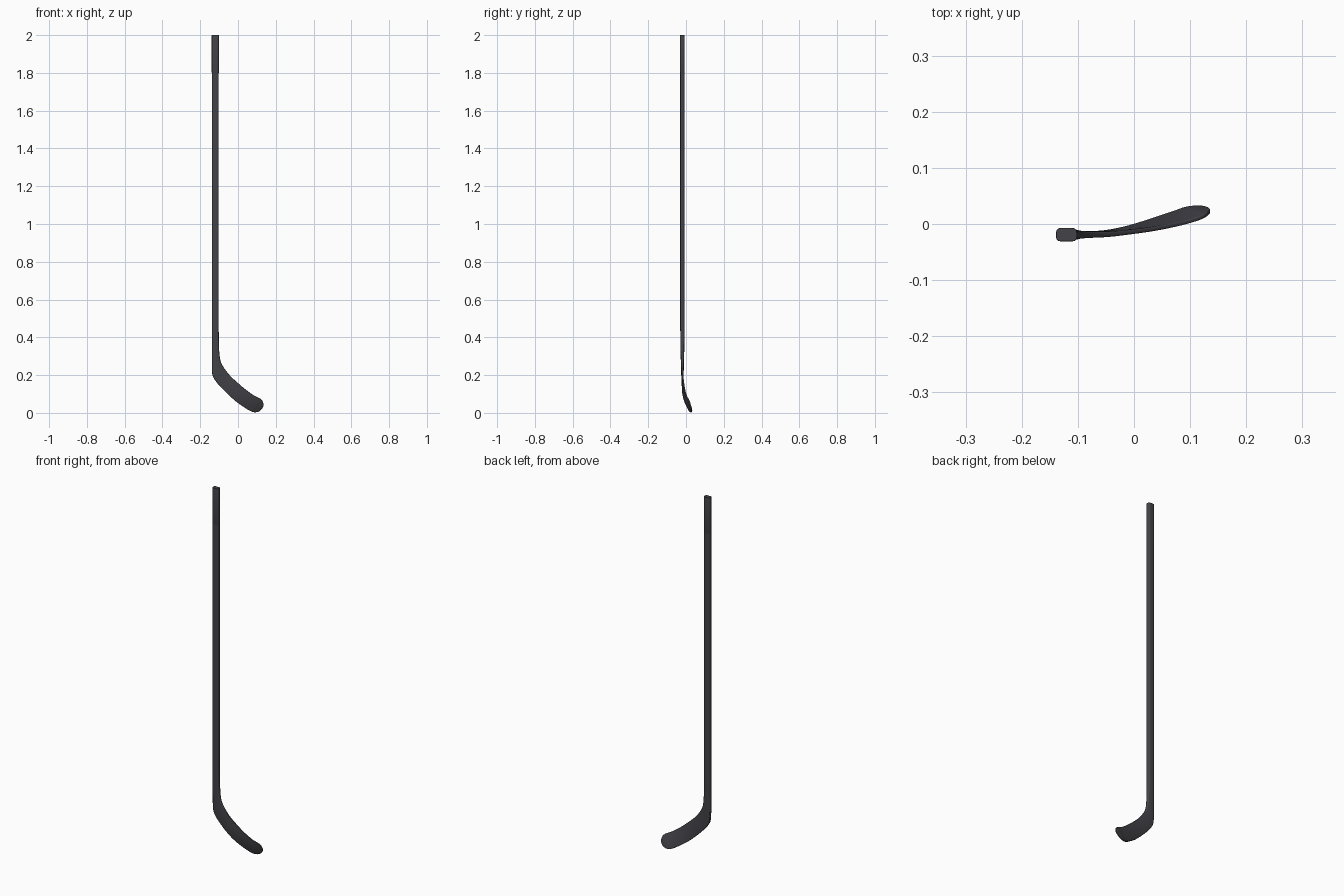
import bpy, bmesh, math
from mathutils import Vector

if "Cube" in bpy.data.objects:
    bpy.data.objects.remove(bpy.data.objects["Cube"])

mat = bpy.data.materials.new("charcoal")
mat.diffuse_color = (0.055, 0.055, 0.065, 1)
mat.use_nodes = True
mat.node_tree.nodes["Principled BSDF"].inputs["Base Color"].default_value = mat.diffuse_color


def ring(st):
    """Rounded-rectangle section between the outer and inner edge points."""
    bx, bz, by, tx, tz, ty, h = st
    b, t = Vector((bx, by, bz)), Vector((tx, ty, tz))
    w = (t - b).length / 2
    u = (t - b).normalized()
    n = (Vector((0, 1, 0)) - u * u.y).normalized()
    r = min(0.65 * h, 0.9 * w)
    pts = []
    for k, (sx, sy) in enumerate(((1, 1), (-1, 1), (-1, -1), (1, -1))):
        for j in range(4):
            a = math.radians(90 * k + 30 * j)
            pts.append((b + t) / 2 + u * (sx * (w - r) + r * math.cos(a))
                       + n * (sy * (h - r) + r * math.sin(a)))
    return pts


def spline(sts, steps=4):
    """Catmull-Rom interpolation of all station values."""
    out = []
    for i in range(len(sts) - 1):
        p = [sts[max(i - 1, 0)], sts[i], sts[i + 1], sts[min(i + 2, len(sts) - 1)]]
        for s in range(steps):
            f = s / steps
            out.append([0.5 * (2 * q1 + (q2 - q0) * f + (2 * q0 - 5 * q1 + 4 * q2 - q3) * f * f
                        + (3 * q1 - q0 - 3 * q2 + q3) * f ** 3) for q0, q1, q2, q3 in zip(*p)])
    return out + [sts[-1]]


def loft(name, sts):
    bm = bmesh.new()
    rings = [[bm.verts.new(c) for c in ring(s)] for s in sts]
    for a, b in zip(rings, rings[1:]):
        for i in range(len(a)):
            j = (i + 1) % len(a)
            bm.faces.new((a[i], a[j], b[j], b[i]))
    bm.faces.new(rings[0])
    bm.faces.new(rings[-1])
    bmesh.ops.recalc_face_normals(bm, faces=bm.faces)
    me = bpy.data.meshes.new(name)
    bm.to_mesh(me)
    bm.free()
    ob = bpy.data.objects.new(name, me)
    bpy.context.collection.objects.link(ob)
    me.materials.append(mat)
    bpy.ops.object.select_all(action='DESELECT')
    ob.select_set(True)
    bpy.context.view_layer.objects.active = ob
    bpy.ops.object.shade_smooth_by_angle(angle=math.radians(35))
    return ob


def shaft(z, grow=0.0):
    return (-0.1385 - grow, z, -0.019, -0.102 + grow, z, -0.019, 0.0115 + grow)


# shaft bottom, heel and curved blade: outer edge x z y, inner edge x z y, half thickness
blade = [
    shaft(0.52), shaft(0.44),
    (-0.1385, 0.36, -0.019, -0.101, 0.37, -0.019, 0.0105),
    (-0.1385, 0.28, -0.019, -0.098, 0.31, -0.019, 0.0088),
    (-0.1375, 0.213, -0.019, -0.090, 0.268, -0.019, 0.0068),
    (-0.126, 0.18, -0.019, -0.070, 0.232, -0.019, 0.0055),
    (-0.100, 0.146, -0.018, -0.040, 0.195, -0.018, 0.0048),
    (-0.055, 0.10, -0.0155, 0.0, 0.158, -0.0135, 0.0043),
    (-0.010, 0.06, -0.006, 0.040, 0.124, -0.008, 0.0041),
    (0.040, 0.025, 0.010, 0.085, 0.092, 0.001, 0.004),
    (0.070, 0.008, 0.020, 0.116, 0.076, 0.010, 0.004),
    (0.090, 0.003, 0.027, 0.129, 0.064, 0.016, 0.004),
    (0.112, 0.008, 0.030, 0.1355, 0.045, 0.0215, 0.0037),
    (0.125, 0.019, 0.0295, 0.133, 0.032, 0.0265, 0.0028),
]
loft("shaft_and_blade", [shaft(1.99), shaft(1.4), shaft(0.9)] + spline(blade))

# thin sleeve around the butt end
loft("butt_end_grip", [shaft(2.0), shaft(1.998, 0.0005), shaft(1.802, 0.0005), shaft(1.80)])
